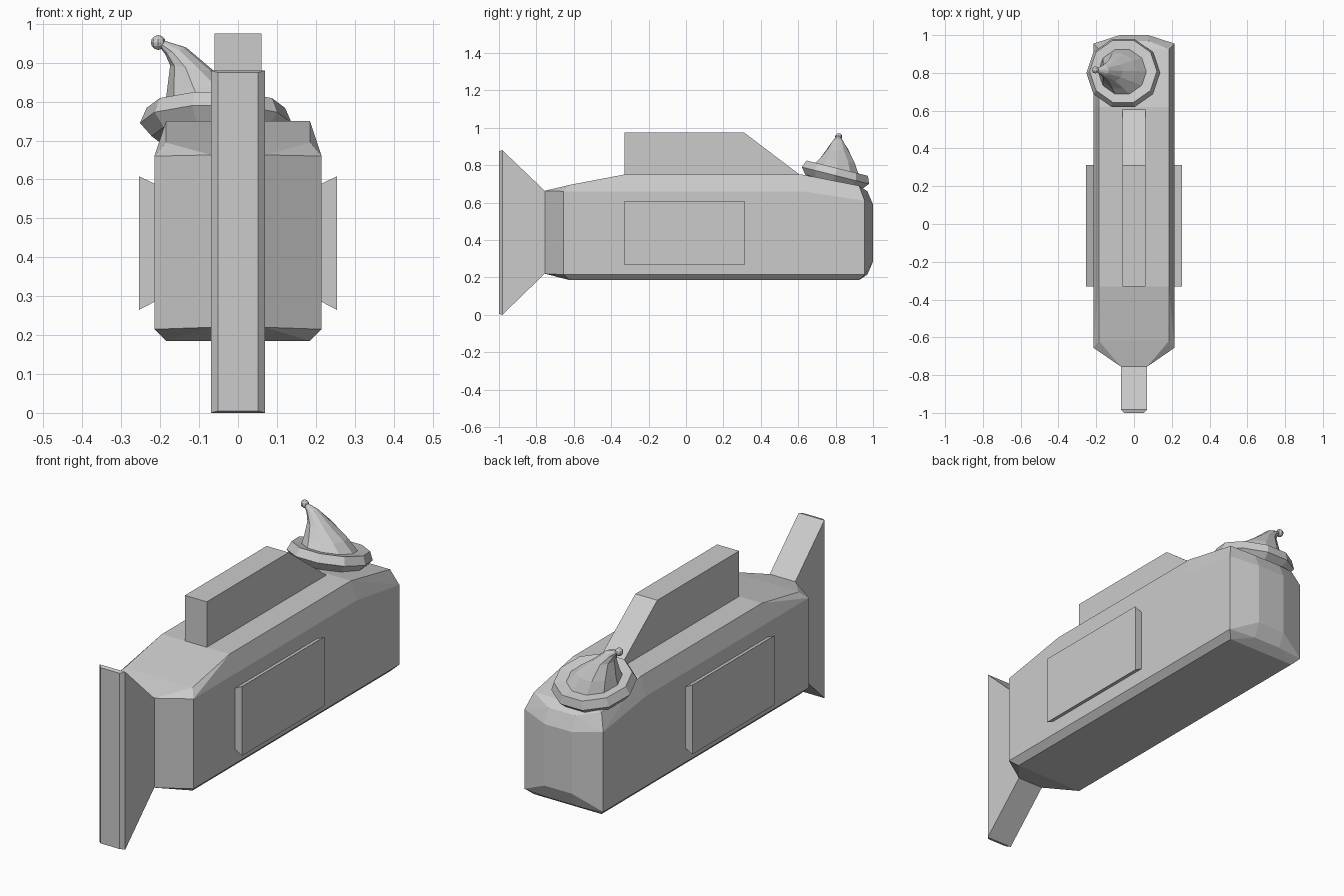
import bpy, bmesh, math
from mathutils import Matrix, Vector

cube = bpy.data.objects.get("Cube")
if cube:
    bpy.data.objects.remove(cube, do_unlink=True)

grey = bpy.data.materials.new("plain grey")
grey.use_nodes = True
COLOUR = (0.6, 0.6, 0.6, 1.0)
grey.diffuse_color = COLOUR
bsdf = next(n for n in grey.node_tree.nodes if n.type == 'BSDF_PRINCIPLED')
bsdf.inputs["Base Color"].default_value = COLOUR


def finish(name, bm):
    """Turn a bmesh into a flat shaded grey object."""
    bmesh.ops.recalc_face_normals(bm, faces=bm.faces)
    mesh = bpy.data.meshes.new(name)
    bm.to_mesh(mesh)
    bm.free()
    mesh.materials.append(grey)
    obj = bpy.data.objects.new(name, mesh)
    bpy.context.collection.objects.link(obj)
    return obj


def hull(name, half_points):
    """Convex block from points mirrored across x = 0."""
    bm = bmesh.new()
    for x, y, z in half_points:
        bm.verts.new((x, y, z))
        bm.verts.new((-x, y, z))
    res = bmesh.ops.convex_hull(bm, input=bm.verts)
    loose = [v for v in bm.verts if not v.link_faces]
    bmesh.ops.delete(bm, geom=loose, context='VERTS')
    bmesh.ops.dissolve_limit(bm, angle_limit=math.radians(1.5),
                             verts=bm.verts, edges=bm.edges)
    return finish(name, bm)


def loft(name, rings, sides=10, matrix=Matrix()):
    """Join round rings given as (centre, radius, tilt) and cap both ends."""
    bm = bmesh.new()
    loops = []
    for centre, r, tilt in rings:
        loop = []
        for i in range(sides):
            a = math.tau * i / sides
            p = tilt @ Vector((r * math.cos(a), r * math.sin(a), 0))
            loop.append(bm.verts.new(matrix @ (Vector(centre) + p)))
        loops.append(loop)
    for a, b in zip(loops, loops[1:]):
        for i in range(sides):
            j = (i + 1) % sides
            bm.faces.new((a[i], a[j], b[j], b[i]))
    bm.faces.new(loops[0])
    bm.faces.new(loops[-1])
    return finish(name, bm)


# Body with bevelled edges, narrowing at the tail and rounded at the nose
hull("body", [
    (.07, -.755, .22), (.07, -.755, .663),
    (.215, -.655, .215), (.215, -.655, .66),
    (.185, -.62, .185), (.185, -.62, .695),
    (.185, -.33, .75), (.185, .62, .75), (.215, .625, .66),
    (.185, .925, .69), (.185, .925, .185),
    (.215, .955, .61), (.215, .955, .215),
    (.075, .97, .66), (.075, .97, .215),
    (.075, 1.0, .59), (.075, 1.0, .285)])

# Flared tail fin with a bevelled trailing edge
hull("tail_fin", [
    (.07, -.755, .22), (.07, -.755, .663),
    (.07, -.982, .0), (.07, -.982, .88),
    (.052, -1.0, .005), (.052, -1.0, .875)])

# Dorsal fin
hull("dorsal_fin", [
    (.06, -.33, .74), (.06, -.33, .975),
    (.06, .31, .975), (.06, .62, .74)])

# Flat side fins, slightly larger on the outside
for side, name in ((1, "left_side_fin"), (-1, "right_side_fin")):
    bm = bmesh.new()
    inner, outer = [[bm.verts.new((side * x, y, z)) for y, z in
                     ((-.33, lo), (.312, lo), (.312, hi), (-.33, hi))]
                    for x, lo, hi in ((.21, .288, .587), (.254, .265, .608))]
    bm.faces.new(inner)
    bm.faces.new(outer)
    for i in range(4):
        j = (i + 1) % 4
        bm.faces.new((inner[i], inner[j], outer[j], outer[i]))
    finish(name, bm)

# Hat brim, leaning toward the nose
lean = Matrix.Rotation(math.radians(-14), 3, 'X')
place = Matrix.Translation((-.057, .8, .75)) @ lean.to_4x4()
flat = Matrix.Identity(3)
loft("hat_brim", [((0, 0, h), r, flat) for r, h in
                  ((.14, -.045), (.165, -.04), (.195, -.005),
                   (.178, .035), (.125, .03))], matrix=place)

# Bent hat cone
loft("hat_cone", [
    ((-.06, .805, .775), .13, lean),
    ((-.085, .81, .825), .098, Matrix.Rotation(math.radians(-8), 3, 'X')),
    ((-.117, .81, .885), .058, Matrix.Rotation(math.radians(8), 3, 'Y')),
    ((-.16, .812, .93), .028, Matrix.Rotation(math.radians(-20), 3, 'Y')),
    ((-.2, .815, .953), .008, Matrix.Rotation(math.radians(-40), 3, 'Y'))])

# Ball on the tip of the hat
bm = bmesh.new()
bmesh.ops.create_uvsphere(bm, u_segments=8, v_segments=6, radius=.019,
                          matrix=Matrix.Translation((-.205, .816, .952)))
finish("hat_ball", bm)
